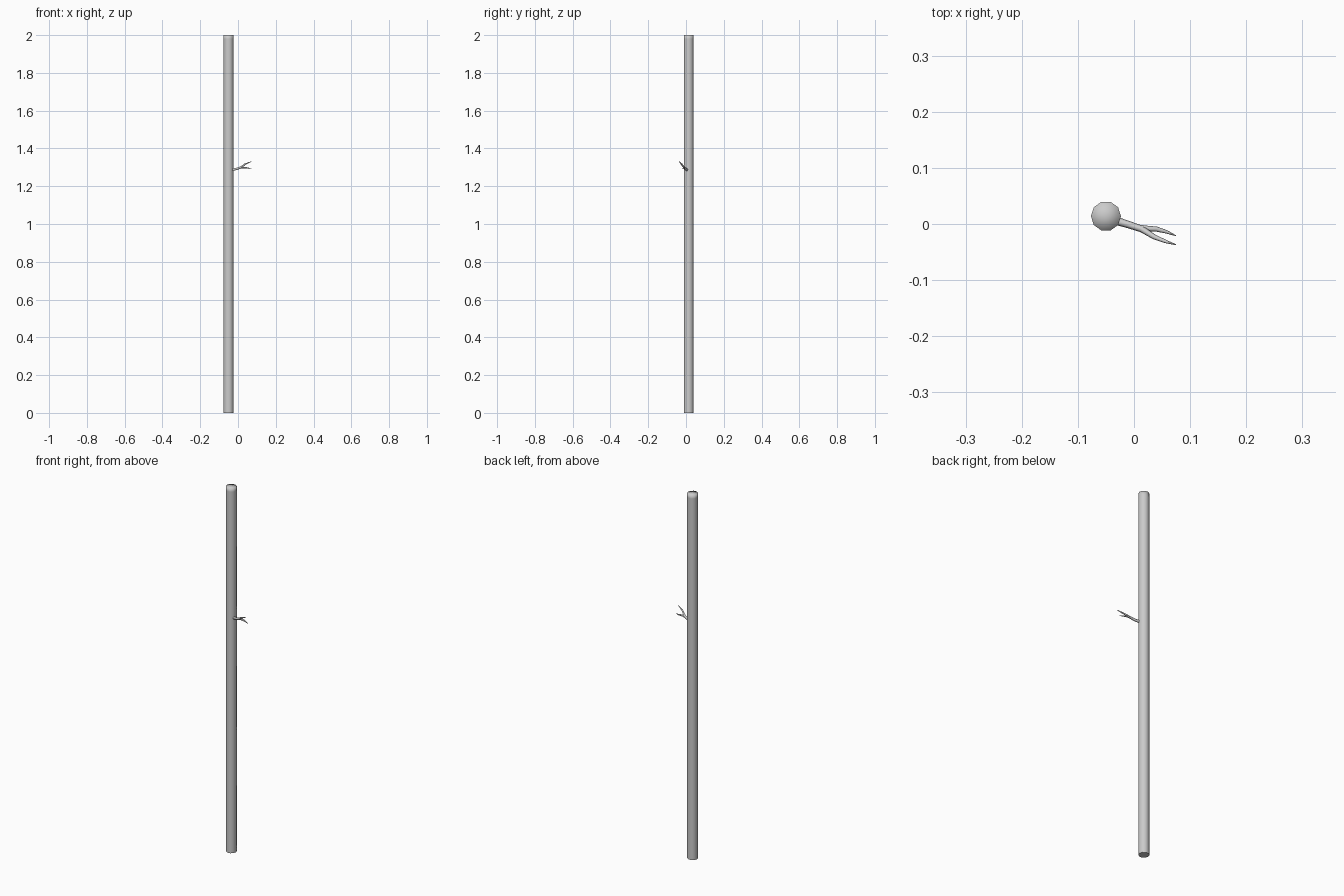
import bpy
import bmesh
import math

if "Cube" in bpy.data.objects:
    bpy.data.objects.remove(bpy.data.objects["Cube"])

# Trunk: 10-sided pole with fan caps and support loops near both ends
bpy.ops.mesh.primitive_cylinder_add(vertices=10, radius=0.0268, depth=2.0,
                                    end_fill_type='TRIFAN',
                                    location=(-0.05, 0.014, 1.0),
                                    rotation=(0, 0, math.radians(18)))
trunk = bpy.context.object
trunk.name = "trunk"
bm = bmesh.new()
bm.from_mesh(trunk.data)
for height in (-0.98, -0.33, 0.33, 0.98):
    bmesh.ops.bisect_plane(bm, geom=bm.verts[:] + bm.edges[:] + bm.faces[:],
                           plane_co=(0, 0, height), plane_no=(0, 0, 1))
for face in bm.faces:
    face.smooth = True
# Crisp rim at the base only; the top rim is softly shaded
for edge in bm.edges:
    if all(v.co.z < -0.999 and v.co.xy.length > 0.01 for v in edge.verts):
        edge.smooth = False
bm.to_mesh(trunk.data)
bm.free()


def twig(name, points):
    """Tapered tube through (x, y, z, radius) points."""
    curve = bpy.data.curves.new(name, 'CURVE')
    curve.dimensions = '3D'
    curve.bevel_depth = 1.0
    curve.bevel_resolution = 1
    curve.use_fill_caps = True
    spline = curve.splines.new('POLY')
    spline.points.add(len(points) - 1)
    for p, (x, y, z, r) in zip(spline.points, points):
        p.co = (x, y, z, 1)
        p.radius = r
    spline.use_smooth = True
    obj = bpy.data.objects.new(name, curve)
    bpy.context.collection.objects.link(obj)
    bpy.ops.object.select_all(action='DESELECT')
    obj.select_set(True)
    bpy.context.view_layer.objects.active = obj
    bpy.ops.object.convert(target='MESH')


# Upper fork carries the stem, lower fork splits off it
twig("twig_stem_and_upper_fork", [
    (-0.036, 0.007, 1.286, 0.0075),
    (-0.010, -0.001, 1.291, 0.0065),
    (0.014, -0.009, 1.299, 0.006),
    (0.036, -0.023, 1.316, 0.0045),
    (0.056, -0.031, 1.325, 0.003),
    (0.075, -0.037, 1.332, 0.0008),
])
twig("twig_lower_fork", [
    (0.008, -0.006, 1.296, 0.005),
    (0.022, -0.008, 1.299, 0.005),
    (0.040, -0.009, 1.298, 0.0045),
    (0.058, -0.014, 1.295, 0.003),
    (0.075, -0.021, 1.294, 0.0008),
])
